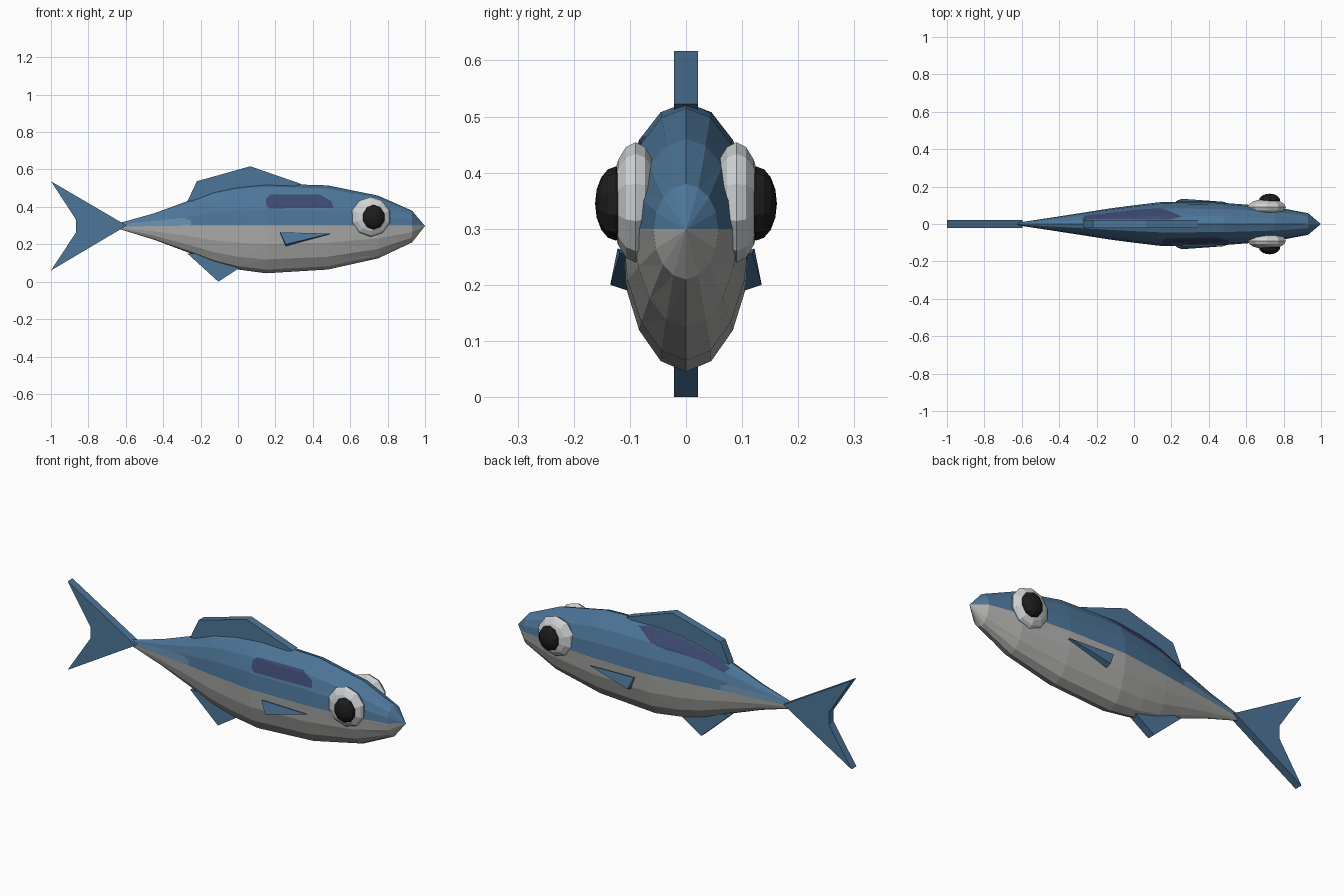
import bpy, bmesh, math
from mathutils import Vector, Matrix

if "Cube" in bpy.data.objects:
    bpy.data.objects.remove(bpy.data.objects["Cube"], do_unlink=True)


def material(name, rgb):
    m = bpy.data.materials.new(name)
    m.use_nodes = True
    m.diffuse_color = (*rgb, 1)
    m.node_tree.nodes["Principled BSDF"].inputs["Base Color"].default_value = (*rgb, 1)
    return m


BLUE = material("back_blue", (0.075, 0.18, 0.32))
BELLY = material("belly_grey", (0.42, 0.42, 0.41))
NAVY = material("patch_navy", (0.045, 0.065, 0.16))
PALE = material("tail_pale_blue", (0.14, 0.27, 0.41))
WHITE = material("eye_white", (0.62, 0.65, 0.66))
BLACK = material("pupil_black", (0.012, 0.012, 0.012))


def finish(name, bm, mats):
    bmesh.ops.recalc_face_normals(bm, faces=bm.faces)
    mesh = bpy.data.meshes.new(name)
    bm.to_mesh(mesh)
    bm.free()
    for m in mats:
        mesh.materials.append(m)
    obj = bpy.data.objects.new(name, mesh)
    bpy.context.collection.objects.link(obj)
    return obj


def slab(name, corners, offset, mat):
    """Closed prism from one outline, pushed along an offset."""
    bm = bmesh.new()
    face = bm.faces.new([bm.verts.new(c) for c in corners])
    out = bmesh.ops.extrude_face_region(bm, geom=[face], use_keep_orig=True)
    moved = [g for g in out["geom"] if isinstance(g, bmesh.types.BMVert)]
    bmesh.ops.translate(bm, verts=moved, vec=offset)
    return finish(name, bm, [mat])


def paint(bm, outline, axis, side, index):
    """Cut a convex outline (x, axis) into one side of the skin and colour it."""
    pts = [Vector((p[0], p[1])) for p in outline]
    mid = sum(pts, Vector((0, 0))) / len(pts)
    planes = []
    for a, b in zip(pts, pts[1:] + pts[:1]):
        n = Vector((b.y - a.y, a.x - b.x))
        planes.append((a, n if n.dot(mid - a) < 0 else -n))

    def on_side(f):
        c = f.calc_center_median()
        return c.y * side > 0 and (axis == 2 or c.z > 0.3)

    for a, n in planes:
        co, no = Vector((a.x, 0, 0)), Vector((n.x, 0, 0))
        co[axis], no[axis] = a.y, n.y
        faces = [f for f in bm.faces if on_side(f)]
        geom = set(faces)
        for f in faces:
            geom.update(f.edges)
            geom.update(f.verts)
        bmesh.ops.bisect_plane(bm, geom=list(geom), plane_co=co, plane_no=no, dist=1e-5)
    for f in bm.faces:
        c = f.calc_center_median()
        p = Vector((c.x, c[axis]))
        if on_side(f) and all((p - a).dot(n) < 0 for a, n in planes):
            f.material_index = index


# Body: rings of x, top, bottom, half width, closed by a pointed nose
MID, SIDES = 0.298, 16
stations = [(-0.63, 0.315, 0.28, 0.006), (-0.45, 0.365, 0.225, 0.033),
            (-0.25, 0.438, 0.15, 0.064), (-0.13, 0.485, 0.10, 0.083),
            (0, 0.512, 0.065, 0.10), (0.15, 0.525, 0.045, 0.118),
            (0.48, 0.515, 0.065, 0.113), (0.75, 0.46, 0.125, 0.092),
            (0.93, 0.38, 0.21, 0.058)]
bm = bmesh.new()
rings = []
for x, top, bottom, wide in stations:
    ring = []
    for i in range(SIDES):
        t = math.tau * i / SIDES
        h = top - MID if math.cos(t) > 0 else MID - bottom
        ring.append(bm.verts.new((x, wide * math.sin(t), MID + h * math.cos(t))))
    rings.append(ring)
for r, s in zip(rings, rings[1:]):
    for i in range(SIDES):
        j = (i + 1) % SIDES
        bm.faces.new((r[i], r[j], s[j], s[i]))
nose = bm.verts.new((1, 0, MID))
for i in range(SIDES):
    bm.faces.new((rings[-1][i], rings[-1][(i + 1) % SIDES], nose))
bm.faces.new(rings[0])
bmesh.ops.triangulate(bm, faces=[f for f in bm.faces if len(f.verts) == 4])

# Colours: grey below the midline, pale tail flash, one dark patch per side
bmesh.ops.bisect_plane(bm, geom=bm.verts[:] + bm.edges[:] + bm.faces[:],
                       plane_co=(0, 0, 0.3), plane_no=(0, 0, 1), dist=1e-5)
for f in bm.faces:
    f.material_index = 0 if f.calc_center_median().z > 0.3 else 1
flash = [(-0.61, 0.295), (-0.25, 0.3), (-0.25, 0.325), (-0.29, 0.342), (-0.58, 0.312)]
for side in (-1, 1):
    paint(bm, flash, 2, side, 3)
paint(bm, [(0.15, 0.41), (0.15, 0.445), (0.17, 0.465), (0.44, 0.465),
           (0.5, 0.43), (0.51, 0.395), (0.17, 0.392)], 2, -1, 2)
paint(bm, [(-0.28, 0.025), (-0.26, 0.045), (0.06, 0.08), (0.15, 0.084),
           (0.26, 0.04), (0.2, 0.025)], 1, 1, 2)
finish("body", bm, [BLUE, BELLY, NAVY, PALE])

# Fins along the centre plane
fins = {
    "dorsal_fin": [(-0.27, 0.43), (-0.22, 0.537), (0.065, 0.617), (0.34, 0.522), (0.1, 0.45)],
    "anal_fin": [(-0.27, 0.15), (-0.105, 0), (0.01, 0.075), (-0.1, 0.15)],
    "tail_fin": [(-1, 0.537), (-0.865, 0.33), (-0.865, 0.265), (-1, 0.06), (-0.595, 0.3)],
}
for name, outline in fins.items():
    slab(name, [(x, -0.021, z) for x, z in outline], (0, 0.042, 0), BLUE)


# Paired parts: pectoral fins, eyes and pupils
def ball(name, centre, size, mat):
    bm = bmesh.new()
    turn = Matrix.Rotation(math.pi / 2, 4, "X")
    bmesh.ops.create_uvsphere(bm, u_segments=10, v_segments=8, radius=1,
                              matrix=Matrix.LocRotScale(centre, None, size) @ turn)
    finish(name, bm, [mat])


for label, s in (("right", -1), ("left", 1)):
    slab(label + "_pectoral_fin",
         [(0.225, s * 0.122, 0.265), (0.49, s * 0.118, 0.257), (0.255, s * 0.135, 0.2)],
         (0, -s * 0.03, -0.01), BLUE)
    ball(label + "_eye", Vector((0.71, s * 0.09, 0.347)), Vector((0.107, 0.044, 0.107)), WHITE)
    ball(label + "_pupil", Vector((0.725, s * 0.125, 0.345)), Vector((0.06, 0.037, 0.066)), BLACK)
